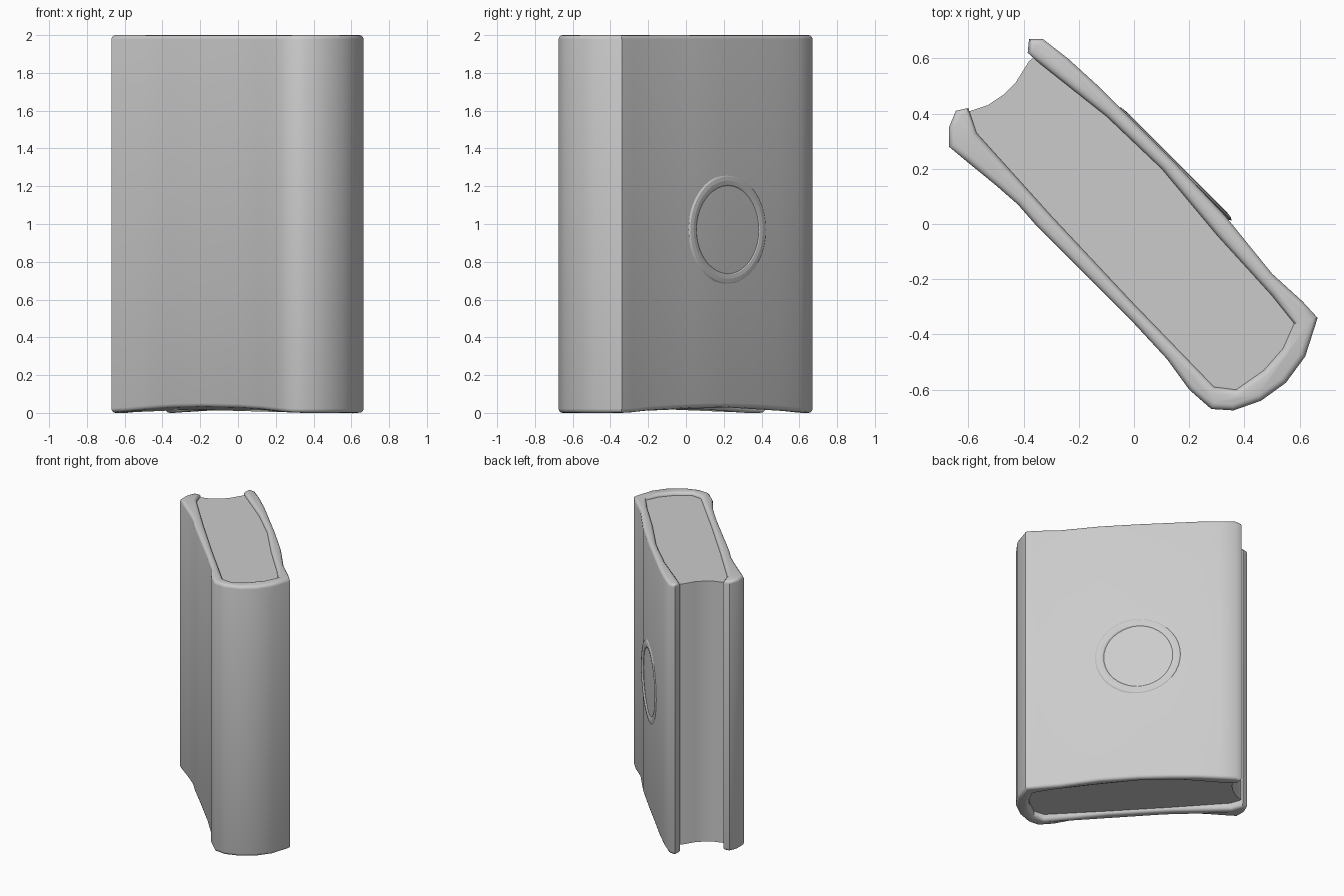
import bpy, bmesh
from math import radians, sqrt

HEIGHT = 2.0
if "Cube" in bpy.data.objects:
    bpy.data.objects.remove(bpy.data.objects["Cube"])

grey = bpy.data.materials.new("plain grey")
grey.use_nodes = True
grey.diffuse_color = (0.6, 0.6, 0.6, 1)
grey.node_tree.nodes["Principled BSDF"].inputs["Base Color"].default_value = grey.diffuse_color


def finish(obj):
    """Give the object its colour and smooth shading."""
    obj.data.materials.append(grey)
    bpy.ops.object.select_all(action="DESELECT")
    obj.select_set(True)
    bpy.context.view_layer.objects.active = obj
    bpy.ops.object.shade_smooth_by_angle(angle=radians(40))


def prism(name, outline, bottom, top, rounding=0, bow=0):
    """Extrude an outline upwards, round its rims and bow its lower end."""
    bm = bmesh.new()
    base = bm.faces.new([bm.verts.new((x, y, bottom)) for x, y in outline])
    extruded = bmesh.ops.extrude_face_region(bm, geom=[base], use_keep_orig=True)
    for v in extruded["geom"]:
        if isinstance(v, bmesh.types.BMVert):
            v.co.z = top
    bmesh.ops.recalc_face_normals(bm, faces=bm.faces)
    for v in bm.verts:
        if v.co.z < HEIGHT / 2:
            along = (v.co.x - v.co.y) / sqrt(2)
            v.co.z += bow * max(0, 1 - (along / 0.66) ** 2)
    if rounding:
        rims = [e for e in bm.edges
                if abs(e.verts[0].co.z - e.verts[1].co.z) < HEIGHT / 2]
        bmesh.ops.bevel(bm, geom=rims, offset=rounding, segments=3,
                        profile=0.5, affect="EDGES", clamp_overlap=False)
    mesh = bpy.data.meshes.new(name)
    bm.to_mesh(mesh)
    bm.free()
    obj = bpy.data.objects.new(name, mesh)
    bpy.context.collection.objects.link(obj)
    finish(obj)
    return obj


# Cover: two boards wrapped around a rounded spine
front_board = [(-0.6, 0.42), (-0.645, 0.41), (-0.67, 0.35), (-0.67, 0.28),
               (-0.61, 0.23), (-0.5, 0.14), (-0.42, 0.07), (-0.35, -0.01),
               (-0.2, -0.16), (0, -0.36), (0.12, -0.49), (0.2, -0.6)]
spine = [(0.28, -0.67), (0.36, -0.675), (0.46, -0.64), (0.55, -0.575),
         (0.62, -0.48), (0.665, -0.34)]
back_board = [(0.61, -0.28), (0.5, -0.18), (0.33, 0.03), (0.15, 0.22),
              (0, 0.37), (-0.13, 0.5), (-0.24, 0.6), (-0.33, 0.67),
              (-0.38, 0.67), (-0.385, 0.62)]
lining = [(-0.34, 0.58), (-0.1, 0.39), (0.1, 0.2), (0.3, -0.04), (0.5, -0.26),
          (0.58, -0.36), (0.54, -0.45), (0.47, -0.53), (0.37, -0.6),
          (0.29, -0.59), (0, -0.29), (-0.3, 0.03), (-0.57, 0.33)]
prism("cover", front_board + spine + back_board + lining,
      0, HEIGHT, rounding=0.022, bow=0.03)

# Pages: a block with a hollow front edge, tucked into the cover
pages = [(-0.62, 0.4), (-0.62, 0.32), (-0.33, 0.01), (0, -0.32), (0.29, -0.62),
         (0.38, -0.63), (0.5, -0.55), (0.6, -0.4), (0.58, -0.31), (0.3, 0),
         (0, 0.33), (-0.34, 0.62), (-0.38, 0.59), (-0.43, 0.51), (-0.47, 0.47),
         (-0.53, 0.43)]
prism("pages", pages, 0.05, HEIGHT - 0.022)

# Emblem: a faint raised ring on the back board
bpy.ops.mesh.primitive_torus_add(
    location=(0.148, 0.218, 0.97), rotation=(0, radians(90), radians(45)),
    major_segments=40, minor_segments=8, major_radius=0.26, minor_radius=0.03)
ring = bpy.context.object
ring.name = "emblem_ring"
ring.scale.z = 0.3
finish(ring)
